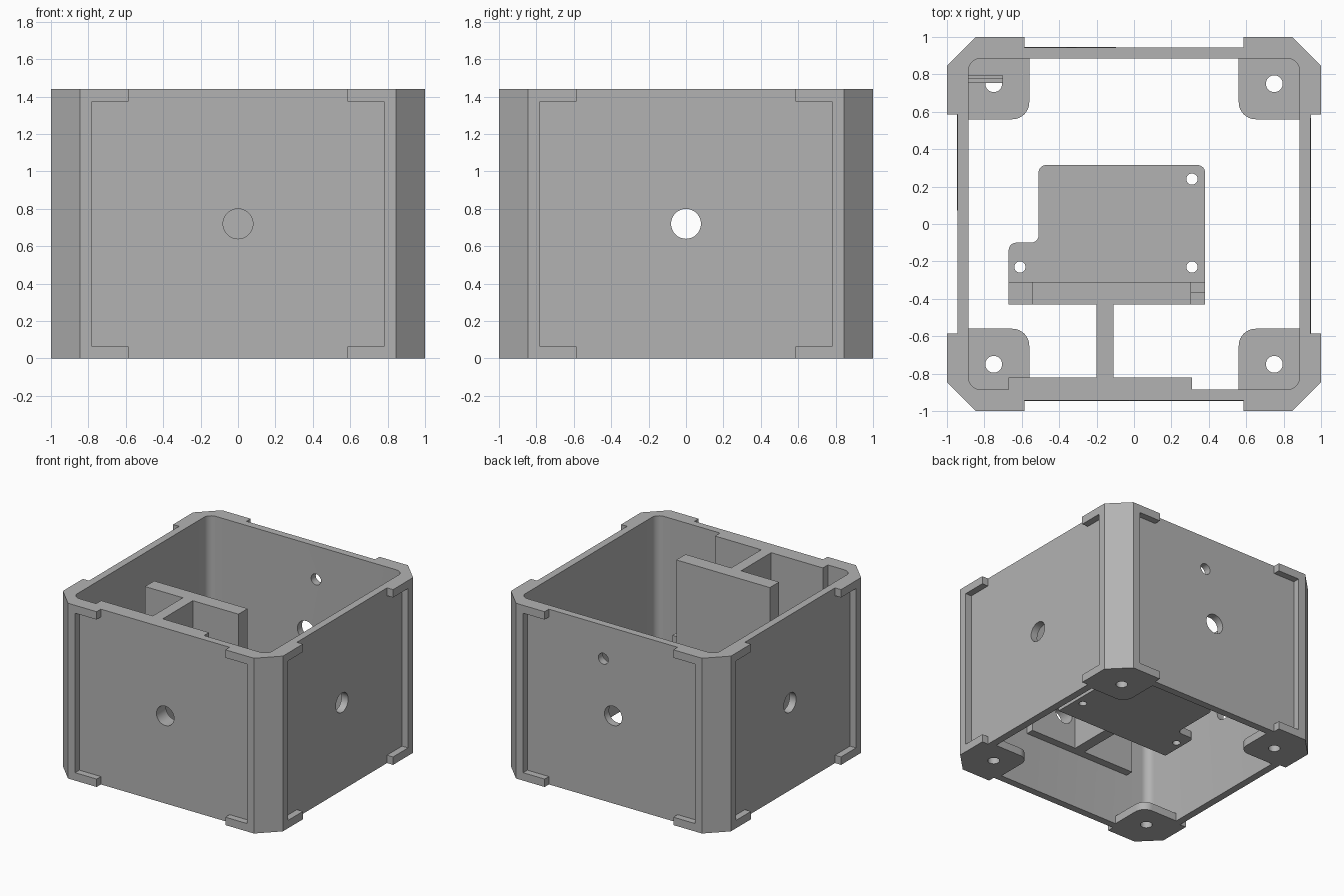
import bpy, bmesh, math
from mathutils import Vector, Matrix

if "Cube" in bpy.data.objects:
    bpy.data.objects.remove(bpy.data.objects["Cube"], do_unlink=True)

H = 1.44          # overall height
INNER = 0.885     # half width of the cavity
PANEL = 0.945     # half width at the recessed panels

grey = bpy.data.materials.new("plain grey")
grey.use_nodes = True
grey.diffuse_color = (0.45, 0.45, 0.45, 1)
grey.node_tree.nodes["Principled BSDF"].inputs["Base Color"].default_value = (0.45, 0.45, 0.45, 1)


def rounded(corners, steps=8):
    """Outline from (x, y, radius) corners, with each radius turned into an arc."""
    pts = []
    for i, (x, y, r) in enumerate(corners):
        p = Vector((x, y))
        if not r:
            pts.append(p)
            continue
        a = (Vector(corners[i - 1][:2]) - p).normalized()
        b = (Vector(corners[(i + 1) % len(corners)][:2]) - p).normalized()
        centre = p + (a + b) * r
        for k in range(steps + 1):
            t = k / steps * math.pi / 2
            pts.append(centre - b * r * math.cos(t) - a * r * math.sin(t))
    return pts


def rect(x0, x1, y0, y1, r=0):
    return rounded([(x0, y0, r), (x1, y0, r), (x1, y1, r), (x0, y1, r)])


def prism(name, pts, z0, z1):
    bm = bmesh.new()
    face = bm.faces.new([bm.verts.new((p[0], p[1], z0)) for p in pts])
    top = bmesh.ops.extrude_face_region(bm, geom=[face])["geom"]
    bmesh.ops.translate(bm, vec=(0, 0, z1 - z0),
                        verts=[g for g in top if isinstance(g, bmesh.types.BMVert)])
    bmesh.ops.recalc_face_normals(bm, faces=bm.faces)
    mesh = bpy.data.meshes.new(name)
    bm.to_mesh(mesh)
    bm.free()
    mesh.materials.append(grey)
    ob = bpy.data.objects.new(name, mesh)
    bpy.context.collection.objects.link(ob)
    return ob


def disc(x, y, r, n=32):
    return [(x + r * math.cos(k * math.tau / n), y + r * math.sin(k * math.tau / n)) for k in range(n)]


def cut(ob, cutter):
    cutter.hide_render = True
    mod = ob.modifiers.new("cut", "BOOLEAN")
    mod.operation = "DIFFERENCE"
    mod.solver = "EXACT"
    mod.object = cutter
    bpy.context.view_layer.objects.active = ob
    bpy.ops.object.modifier_apply(modifier=mod.name)
    bpy.data.objects.remove(cutter, do_unlink=True)


def wall_hole(ob, x, z, r, side):
    """Round hole through the wall on the given side (quarter turns from the front)."""
    c = prism("hole_cutter", disc(x, z, r), 0.7, 1.1)
    c.data.transform(Matrix.Rotation(side * math.pi / 2, 4, "Z") @ Matrix.Rotation(math.pi / 2, 4, "X"))
    cut(ob, c)


# Outer shell: chamfered square tube
c = 0.845
shell = prism("shell", [(-c, -1), (c, -1), (1, -c), (1, c), (c, 1), (-c, 1), (-1, c), (-1, -c)], 0, H)
cut(shell, prism("cavity_cutter", rect(-INNER, INNER, -INNER, INNER, 0.065), -0.1, H + 0.1))

# Recessed panel on each side, leaving lips at the four corners
lip, rib, e = 0.585, 0.78, 0.065
recess = [(-lip, -0.1), (lip, -0.1), (lip, e), (rib, e), (rib, H - e), (lip, H - e),
          (lip, H + 0.1), (-lip, H + 0.1), (-lip, H - e), (-rib, H - e), (-rib, e), (-lip, e)]
for side in range(4):
    rc = prism("recess_cutter", recess, PANEL, 1.1)
    rc.data.transform(Matrix.Rotation(side * math.pi / 2, 4, "Z") @ Matrix.Rotation(math.pi / 2, 4, "X"))
    cut(shell, rc)
    wall_hole(shell, 0, 0.72, 0.08, side)
wall_hole(shell, -0.09, 1.165, 0.045, 2)

# Corner feet with screw holes
for sx, nx in ((-1, "right"), (1, "left")):
    for sy, ny in ((-1, "front"), (1, "back")):
        a, b = 0.56, 0.915
        foot = prism(f"{ny}_{nx}_foot", rounded([(sx * a, sy * a, 0.09), (sx * b, sy * a, 0),
                                                 (sx * b, sy * b, 0), (sx * a, sy * b, 0)]), 0, e)
        cut(foot, prism("screw_cutter", disc(sx * 0.75, sy * 0.75, 0.045), -0.1, 0.2))

# Mounting shelf with a notched corner and three holes
shelf = prism("shelf", rounded([(-0.67, -0.43, 0), (0.38, -0.43, 0), (0.38, 0.315, 0.04),
                                (-0.51, 0.315, 0.04), (-0.51, -0.1, 0.04), (-0.67, -0.1, 0.04)]), 0.43, 0.49)
for x, y in ((0.31, 0.24), (0.31, -0.23), (-0.61, -0.23)):
    cut(shelf, prism("hole_cutter", disc(x, y, 0.03), 0.3, 0.6))

# Upright wall, its side blocks, and the web and pad joining it to the front
prism("upright_wall", rect(-0.545, 0.305, -0.43, -0.31), 0.43, H)
prism("right_block", rect(-0.67, -0.545, -0.43, -0.31), 0.43, 0.78)
prism("left_block", rect(0.305, 0.38, -0.43, -0.365), 0.43, 0.78)
prism("left_low_block", rect(0.305, 0.38, -0.365, -0.31), 0.43, 0.6)
prism("web", rect(-0.2, -0.11, -0.83, -0.42), 0.46, H)
pad = prism("front_pad", rect(-0.67, 0.31, -0.89, -0.82), 0.46, H)
wall_hole(pad, 0, 0.72, 0.08, 0)

# Small clip on the inner side wall
prism("clip", rect(-0.89, -0.70, 0.755, 0.775), 0.3, 0.36)
prism("clip_upper", rect(-0.89, -0.70, 0.775, 0.795), 0.3, 0.4)

# Smooth the rounded parts, keeping edges sharp
bpy.ops.object.select_all(action="DESELECT")
for ob in bpy.context.scene.objects:
    if ob.type == "MESH":
        ob.select_set(True)
        bpy.context.view_layer.objects.active = ob
bpy.ops.object.shade_smooth_by_angle(angle=math.radians(30))
